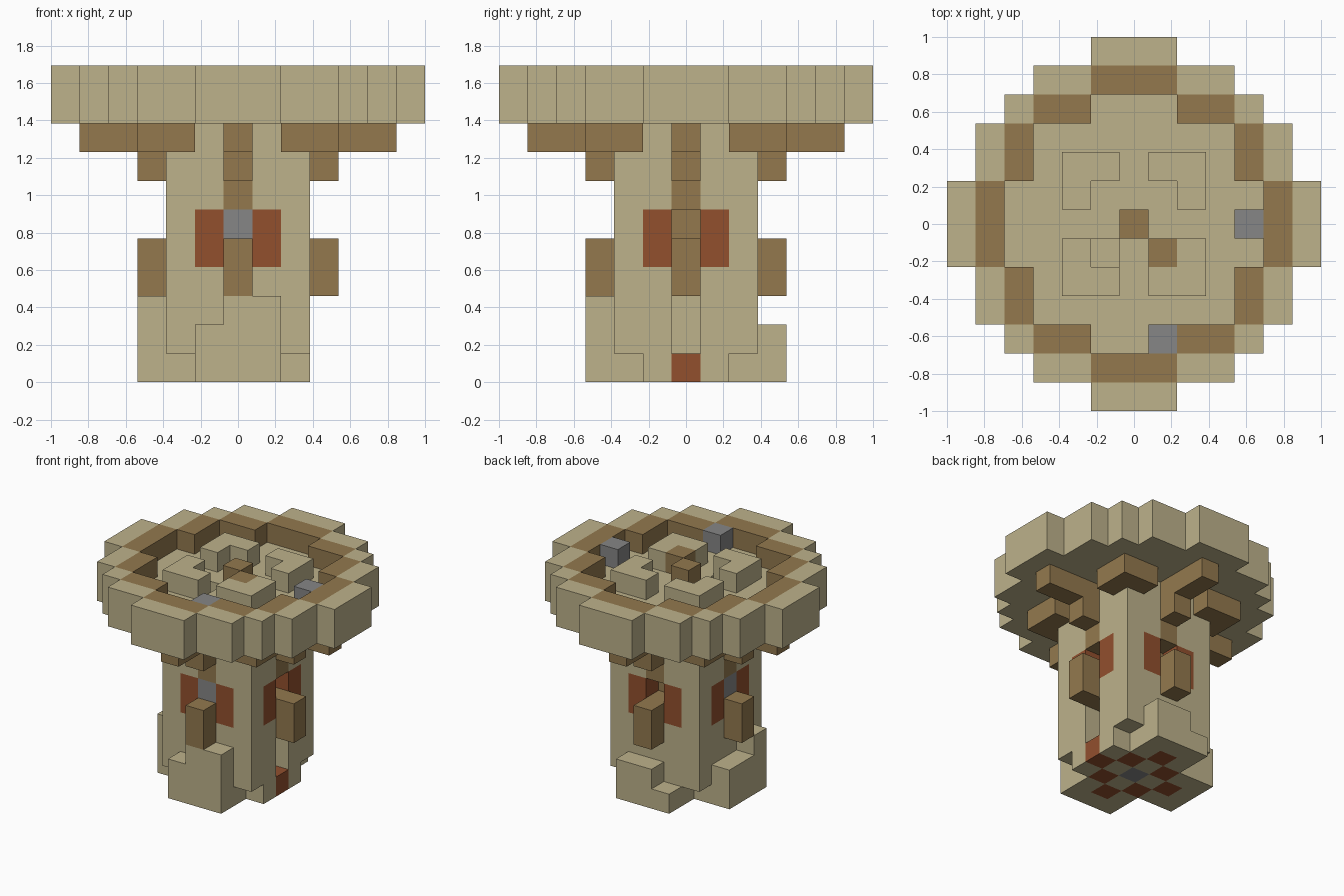
import bpy
import bmesh
from mathutils import Vector

if "Cube" in bpy.data.objects:
    bpy.data.objects.remove(bpy.data.objects["Cube"], do_unlink=True)

UNIT = 2 / 13          # edge of one building block

PALETTE = {
    "pale_stone": (0.509, 0.445, 0.258, 1),
    "brown_wood": (0.292, 0.191, 0.076, 1),
    "red_clay": (0.287, 0.080, 0.027, 1),
    "grey_stone": (0.238, 0.238, 0.238, 1),
}
TAN, WOOD, RED, GREY = range(4)


def make_material(name, colour):
    mat = bpy.data.materials.new(name)
    mat.use_nodes = True
    mat.diffuse_color = colour
    for node in mat.node_tree.nodes:
        if node.type == "BSDF_PRINCIPLED":
            node.inputs["Base Color"].default_value = colour
    return mat


materials = [make_material(n, c) for n, c in PALETTE.items()]
blocks = {}            # (x, y, layer) -> (part, colour)


def put(part, colour, spots, layers):
    for x, y in spots:
        for z in layers:
            blocks[x, y, z] = (part, colour)


def around(*spots):
    """Repeat spots in four quarter turns."""
    turned = []
    for x, y in spots:
        turned += [(x, y), (-y, x), (-x, -y), (y, -x)]
    return turned


def disc(half_widths):
    """Stepped disc from the half width of each row."""
    last = len(half_widths) - 1
    return [(x, y) for y in range(-last, last + 1)
            for x in range(-half_widths[abs(y)], half_widths[abs(y)] + 1)]


# Tower shaft: square, with its lowest corners cut away
square = disc([2, 2, 2])
put("tower", TAN, square, range(9))
for x, y in around((2, 2)):
    del blocks[x, y, 0]

# Checkered foundation
put("tower", RED, around((2, 0), (1, 1)), [0])
put("tower", GREY, [(0, 0)], [0])

# Windows and the timber above them
put("tower", RED, around((2, 1), (2, -1)), [4, 5])
put("tower", WOOD, around((2, 0)), range(3, 9))
put("tower", WOOD, around((1, 0)), [5])
put("tower", GREY, [(0, -2), (-2, 0)], [5])
for x, y in [(2, 0), (0, 2)]:
    del blocks[x, y, 5]

# Doorway niche on one side
for z in (1, 2):
    del blocks[2, 0, z]

# Stepped buttresses, each column with its own height
for x, y, height in [(-1, -3, 2), (0, -3, 3), (1, -3, 3),
                     (-3, -1, 3), (-3, 0, 2), (-3, 1, 2),
                     (-1, 3, 1), (0, 3, 2), (1, 3, 2)]:
    put("buttresses", TAN, [(x, y)], range(height))

# Timber posts and the brackets that carry the platform
put("window_posts", WOOD, around((3, 0)), [3, 4])
put("brackets", WOOD, around((3, 0)), [7])
put("brackets", WOOD, around((3, 0), (4, 0), (5, 0)), [8])
put("brackets", WOOD, around((3, 3), (3, 2), (2, 3)), [8])

# Platform, parapet and inner walkway
platform = disc([6, 6, 5, 5, 4, 3, 1])
floor = set(disc([4, 4, 3, 3, 1]))
put("platform", TAN, platform, [9])
put("parapet", TAN, [s for s in platform if s not in floor], [10])
put("parapet", WOOD, around((5, -1), (5, 0), (5, 1),
                            (4, -3), (4, -2), (4, 2), (4, 3)), [10])
del blocks[-1, -1, 9]      # stair hole

# Low walls and details on the platform
put("low_walls", TAN, around((2, 2), (2, 1), (1, 2)), [10])
put("low_walls", WOOD, [(1, -1)], [10])
put("centre_post", WOOD, [(0, 0)], [10])
put("grey_blocks", GREY, [(4, 0), (1, -4)], [10])


def build(part):
    """Make one mesh from the exposed block faces of a part."""
    bm = bmesh.new()
    corners = {}

    def corner(p):
        key = tuple(round(2 * c) for c in p)
        if key not in corners:
            corners[key] = bm.verts.new(p * UNIT)
        return corners[key]

    for cell, (owner, colour) in blocks.items():
        if owner != part:
            continue
        centre = Vector(cell) + Vector((0, 0, 0.5))
        for axis in range(3):
            for sign in (-1, 1):
                n = Vector((0, 0, 0))
                n[axis] = sign
                if tuple(int(a + b) for a, b in zip(cell, n)) in blocks:
                    continue
                u = Vector((0, 0, 0))
                u[(axis + 1) % 3] = 1
                v = n.cross(u)
                ring = [corner(centre + (n + a * u + b * v) / 2)
                        for a, b in ((-1, -1), (1, -1), (1, 1), (-1, 1))]
                bm.faces.new(ring).material_index = colour
    mesh = bpy.data.meshes.new(part)
    bm.to_mesh(mesh)
    bm.free()
    for mat in materials:
        mesh.materials.append(mat)
    bpy.context.collection.objects.link(bpy.data.objects.new(part, mesh))


for part in sorted({owner for owner, colour in blocks.values()}):
    build(part)
